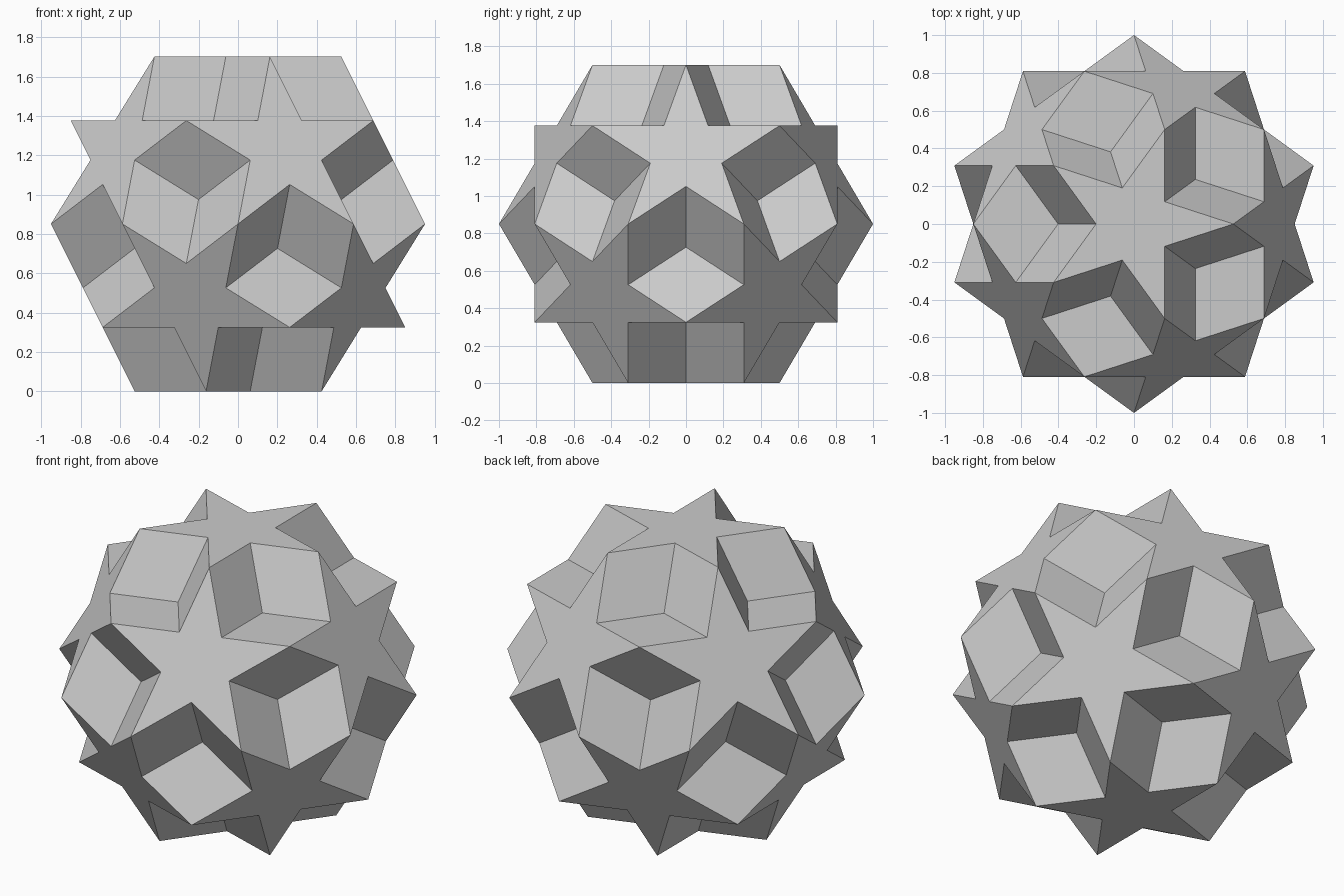
import bpy, bmesh
from math import sqrt, cos, sin, radians
from mathutils import Vector
from itertools import combinations

if "Cube" in bpy.data.objects:
    bpy.data.objects.remove(bpy.data.objects["Cube"])

FACE = 0.85065     # distance from centre to each star face
TIP = 0.52573      # star tip radius; also distance to the dimple wall planes
INNER = TIP * (3 - sqrt(5)) / 2
LIFT = Vector((0, 0, FACE))

# Twelve five-fold axes, one for each star face
axes = [Vector((0, 0, 1))]
for k in range(5):
    t = radians(72 * k)
    axes.append(Vector((2 * cos(t), 2 * sin(t), 1)) / sqrt(5))
axes += [-a for a in axes]


def tip(a, b):
    """Outer point shared by two neighbouring stars."""
    return (a + b).normalized()


def notch(a, b, c):
    """Inner corner of star a, between its tips toward b and c."""
    d = b + c
    return a * FACE + (d - a * d.dot(a)).normalized() * INNER


bm = bmesh.new()


def add_face(points):
    bm.faces.new([bm.verts.new(p + LIFT) for p in points])


# Star faces
for a in axes:
    u = a.orthogonal().normalized()
    w = a.cross(u)
    ring = [b for b in axes if 0.4 < a.dot(b) < 0.5]
    ref = (ring[0] - a * a.dot(ring[0])).normalized()
    side = a.cross(ref)
    step = radians(72)
    dirs = [ref * cos(step * k) + side * sin(step * k) for k in range(5)]
    ring = [max(ring, key=lambda b: b.dot(d)) for d in dirs]
    outline = []
    for b, c in zip(ring, ring[1:] + ring[:1]):
        outline += [tip(a, b), notch(a, b, c)]
    add_face(outline)

# Dimples: three rhombic walls meeting at a sunken point
for tri in combinations(axes, 3):
    if all(p.dot(q) > 0.4 for p, q in combinations(tri, 2)):
        n = (tri[0] + tri[1] + tri[2]).normalized()
        sunk = n * (TIP / n.dot(tri[0]))
        for i in range(3):
            a, b, c = tri[i], tri[(i + 1) % 3], tri[(i + 2) % 3]
            add_face([sunk, notch(a, b, c), tip(a, b), notch(b, c, a)])

# Weld into one closed solid
bmesh.ops.remove_doubles(bm, verts=bm.verts[:], dist=0.001)
bmesh.ops.recalc_face_normals(bm, faces=bm.faces[:])
mesh = bpy.data.meshes.new("star_polyhedron")
bm.to_mesh(mesh)
bm.free()
bpy.context.collection.objects.link(bpy.data.objects.new("star_polyhedron", mesh))
